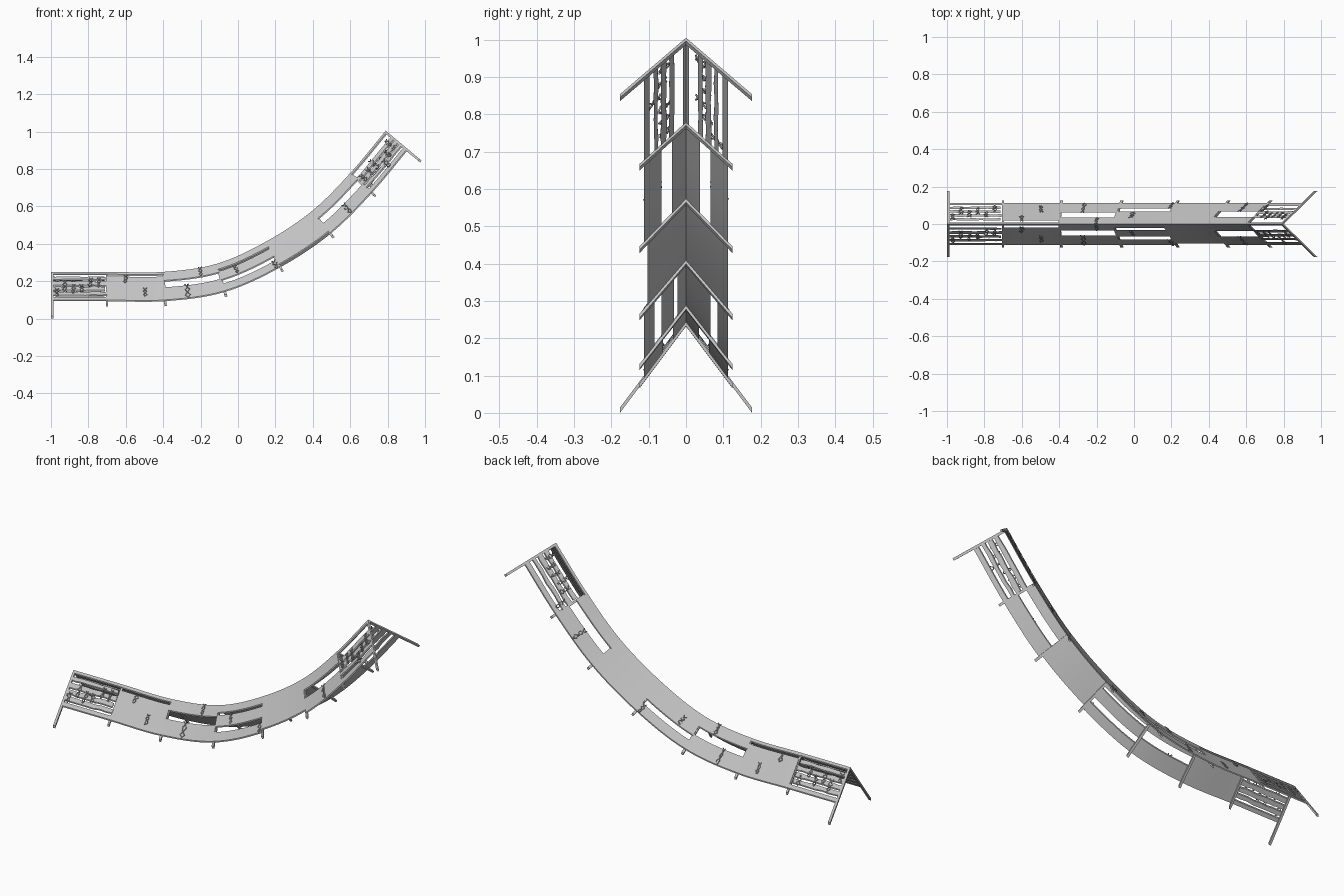
import bpy, bmesh, math, random
from mathutils import Vector

random.seed(4)
if "Cube" in bpy.data.objects:
    bpy.data.objects.remove(bpy.data.objects["Cube"])


def material(name, value):
    m = bpy.data.materials.new(name)
    m.use_nodes = True
    m.diffuse_color = (value, value, value, 1)
    m.node_tree.nodes["Principled BSDF"].inputs["Base Color"].default_value = (value, value, value, 1)
    return m


GREY = material("weathered grey", 0.55)
DARK = material("rope grey", 0.36)

# Ridge line in x, z: one node at each rib
NODES = [Vector(p) for p in ((-1, .25), (-.7, .25), (-.4, .25), (-.115, .293),
                             (.15, .412), (.395, .575), (.6, .778), (.79, 1.005))]
CELLS = len(NODES) - 1
DEPTH = 0.15          # drop of the sloping side below the ridge
SLOPE = 0.75          # sideways spread for each unit of drop


def ridge(u):
    i = max(0, min(CELLS - 1, int(math.floor(u))))
    t = u - i
    b, c = NODES[i], NODES[i + 1]
    a = NODES[i - 1] if i else b * 2 - c
    d = NODES[i + 2] if i + 2 <= CELLS else c * 2 - b
    return 0.5 * (2 * b + (c - a) * t + (2 * a - 5 * b + 4 * c - d) * t * t
                  + (3 * b - a - 3 * c + d) * t ** 3)


def place(u, drop, side, lift=0):
    """Point on a sloping side, lifted square to the ridge."""
    p = ridge(u)
    tan = (ridge(u + .01) - ridge(u - .01)).normalized()
    down = Vector((tan.y, -tan.x))
    q = p + down * (drop - lift)
    return Vector((q.x, side * SLOPE * drop, q.y))


def strip(bm, u0, u1, d0, d1, side, thick, top=0, steps=8, wobble=0):
    """Slab following the ridge between two drops."""
    rings = []
    for k in range(steps + 1):
        u = u0 + (u1 - u0) * k / steps
        a = d0 + random.uniform(-wobble, wobble)
        b = d1 + random.uniform(-wobble, wobble)
        rings.append([bm.verts.new(place(u, d, side, h)) for d, h in
                      ((a, top), (b, top), (b, top - thick), (a, top - thick))])
    for r, s in zip(rings, rings[1:]):
        for k in range(4):
            bm.faces.new((r[k], r[(k + 1) % 4], s[(k + 1) % 4], s[k]))
    bm.faces.new(rings[0])
    bm.faces.new(rings[-1])


def finish(bm, name, mat):
    bmesh.ops.recalc_face_normals(bm, faces=bm.faces[:])
    me = bpy.data.meshes.new(name)
    bm.to_mesh(me)
    bm.free()
    me.materials.append(mat)
    ob = bpy.data.objects.new(name, me)
    bpy.context.collection.objects.link(ob)
    bpy.ops.object.select_all(action='DESELECT')
    ob.select_set(True)
    bpy.context.view_layer.objects.active = ob
    bpy.ops.object.shade_smooth_by_angle()


# Solid bands of each middle cell; the breaks between them are open slots
BANDS = {
    1: ((0, .012), (.024, DEPTH)),
    2: ((0, .046), (.083, DEPTH)),
    3: ((0, .088), (.112, DEPTH)),
    4: ((0, DEPTH),),
    5: ((0, .05), (.088, DEPTH)),
}
# Separate boards of the two broken end cells
BOARDS = {
    0: ((0, .011), (.026, .04), (.052, .07), (.08, .097), (.107, .123), (.134, DEPTH)),
    6: ((0, .01), (.042, .06), (.07, .09), (.1, .115), (.13, DEPTH)),
}

for side, label in ((1, "left"), (-1, "right")):
    bm = bmesh.new()
    for cell, bands in BANDS.items():
        if side < 0 and cell == 3:
            bands = ((0, .03), (.042, .088), (.112, DEPTH))
        if side < 0 and cell == 4:
            bands = ((0, .138),)
        for d0, d1 in bands:
            strip(bm, cell, cell + 1, d0, d1, side, .007)
    finish(bm, label + "_panels", GREY)

    bm = bmesh.new()
    for cell, boards in BOARDS.items():
        for n, (d0, d1) in enumerate(boards):
            inner = 0 < n < len(boards) - 1
            jag = random.uniform(0, .05) if inner else 0
            strip(bm, cell + (jag if cell else 0), cell + 1 - (0 if cell else jag),
                  d0, d1, side, .007, wobble=.002 if inner else 0)
    finish(bm, label + "_end_boards", GREY)

    # Short ribs under each joint
    bm = bmesh.new()
    for u in range(1, CELLS):
        strip(bm, u - .02, u + .02, 0, .166, side, .013, -.005, 1)
    finish(bm, label + "_ribs", GREY)

    # Long legs at both ends
    bm = bmesh.new()
    for u in (0, CELLS - .045):
        strip(bm, u, u + .045, 0, .236, side, .014, 0, 1)
    finish(bm, label + "_end_legs", GREY)


# Frayed rope ties wrapped over the boards
def tie(curve, u, d0, d1, side):
    for sway in (-1, 1):
        sp = curve.splines.new('POLY')
        sp.points.add(5)
        for k, pt in enumerate(sp.points):
            t = k / 5
            bend = sway * (.03 * math.cos(t * 2.6 * math.pi)) + random.uniform(-.015, .015)
            pt.co = (*place(u + bend, d0 + (d1 - d0) * t, side, .003), 1)


for side, label in ((1, "left"), (-1, "right")):
    cu = bpy.data.curves.new(label + "_rope_ties", 'CURVE')
    cu.dimensions = '3D'
    cu.bevel_depth = .0027
    cu.bevel_resolution = 1
    for u, d0, d1 in ((1.33, .02, .06), (1.67, .085, .13), (2.4, .08, .15), (2.68, 0, .046),
                      (3.3, .045, .085), (3.95, .11, .155), (5.5, .088, .15)):
        tie(cu, u, d0, d1, side)
    for cell in BOARDS:
        for k in range(6):
            start = random.choice((.035, .05, .07, .09))
            tie(cu, cell + .1 + .15 * k, start, start + random.uniform(.035, .055), side)
    cu.materials.append(DARK)
    bpy.context.collection.objects.link(bpy.data.objects.new(label + "_rope_ties", cu))
